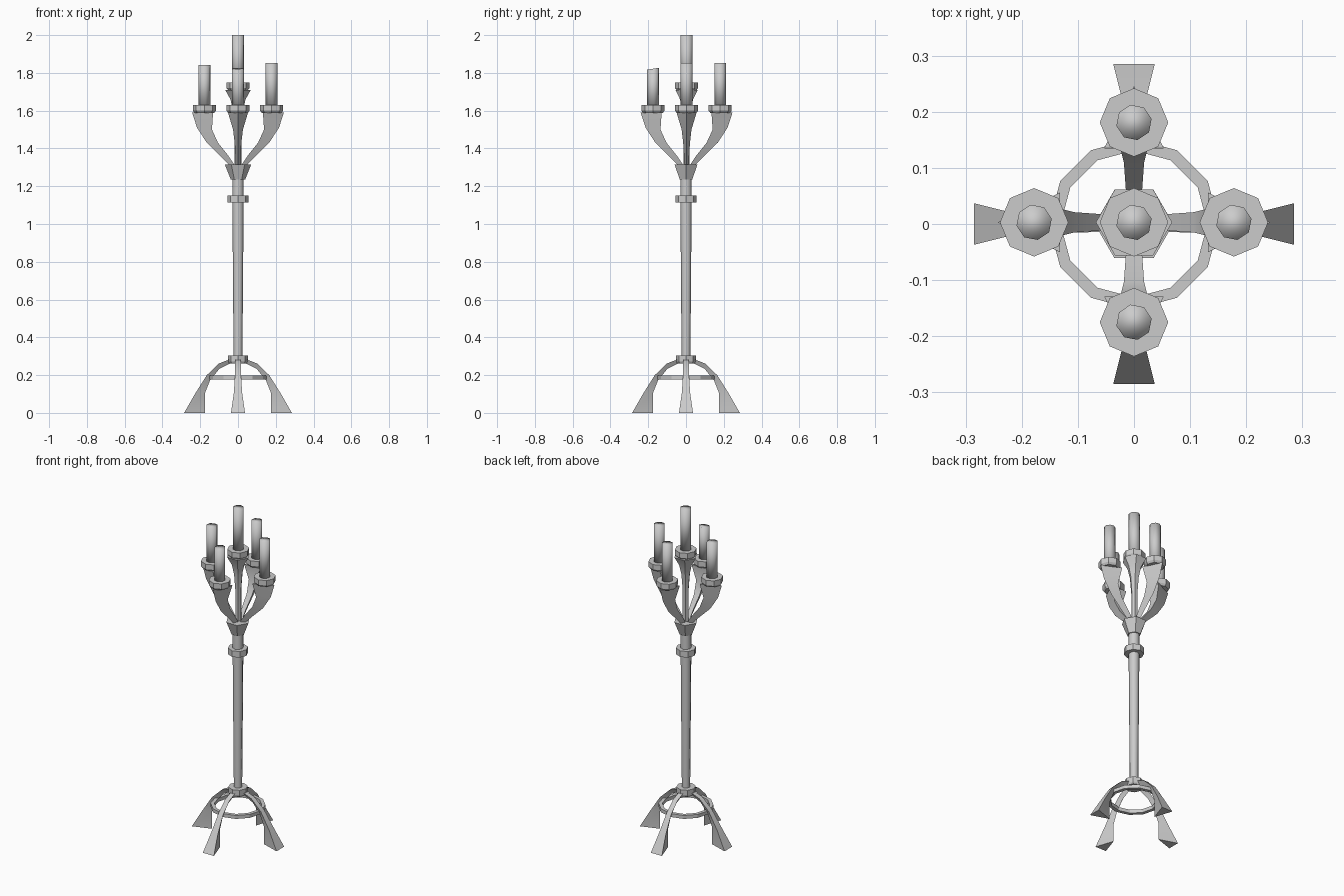
import bpy, bmesh
from math import cos, sin, pi, radians
from mathutils import Matrix

cube = bpy.data.objects.get("Cube")
if cube:
    bpy.data.objects.remove(cube, do_unlink=True)

grey = bpy.data.materials.new("plain grey")
grey.use_nodes = True
colour = (0.6, 0.6, 0.6, 1)
grey.diffuse_color = colour
grey.node_tree.nodes["Principled BSDF"].inputs["Base Color"].default_value = colour


def finish(bm, name, smooth=None):
    """Turn a bmesh into a named object; smooth is the sharpness angle."""
    bmesh.ops.recalc_face_normals(bm, faces=bm.faces)
    mesh = bpy.data.meshes.new(name)
    bm.to_mesh(mesh)
    bm.free()
    mesh.materials.append(grey)
    obj = bpy.data.objects.new(name, mesh)
    bpy.context.collection.objects.link(obj)
    if smooth:
        bpy.ops.object.select_all(action='DESELECT')
        obj.select_set(True)
        bpy.context.view_layer.objects.active = obj
        bpy.ops.object.shade_smooth_by_angle(angle=radians(smooth))
    return obj


def skin(bm, rings, closed=False):
    """Join equal rings of vertices with quads, capping or closing the ends."""
    n = len(rings[0])
    pairs = list(zip(rings, rings[1:]))
    if closed:
        pairs.append((rings[-1], rings[0]))
    for a, b in pairs:
        for i in range(n):
            j = (i + 1) % n
            bm.faces.new((a[i], a[j], b[j], b[i]))
    if not closed:
        bm.faces.new(rings[0])
        bm.faces.new(rings[-1])


def turned(name, profile, sides, x=0, y=0, smooth=None, slant=0, closed=False, spin=0):
    """Revolve (radius, z) points; slant tips the last ring along y."""
    bm = bmesh.new()
    rings = []
    for k, (r, z) in enumerate(profile):
        tip = slant if k == len(profile) - 1 else 0
        angles = [spin + 2 * pi * i / sides for i in range(sides)]
        rings.append([bm.verts.new((x + r * cos(a), y + r * sin(a), z + tip * r * sin(a)))
                      for a in angles])
    skin(bm, rings, closed)
    return finish(bm, name, smooth)


def blade(name, sections, angle, y=0, smooth=None):
    """Triangular bar: each section is flat radius, z, half width, ridge radius, z."""
    bm = bmesh.new()
    skin(bm, [[bm.verts.new(p) for p in ((r, -w, z), (r, w, z), (ridge, 0, rz))]
              for r, z, w, ridge, rz in sections])
    bm.transform(Matrix.Translation((0, y, 0)) @ Matrix.Rotation(angle, 4, 'Z'))
    return finish(bm, name, smooth)


OFF = 0.003  # slight offset of the candle cluster

# Stand: shaft and its collars
turned("shaft", [(0.023, 0.265), (0.03, 1.12), (0.03, 1.25)], 8, smooth=50)
turned("base_collar", [(0.048, 0.262), (0.054, 0.272), (0.054, 0.305)], 8)
turned("shaft_collar", [(0.056, 1.113), (0.056, 1.15)], 8)
turned("branch_socket", [(0.038, 1.235), (0.07, 1.315)], 6)

# Base ring bracing the legs
turned("brace_ring", [(0.152, 0.177), (0.152, 0.198), (0.131, 0.198), (0.131, 0.177)],
       12, closed=True)

leg = [(0.285, 0, 0.037, 0.175, 0), (0.225, 0.105, 0.022, 0.175, 0.105),
       (0.165, 0.2, 0.016, 0.148, 0.172), (0.1, 0.262, 0.015, 0.1, 0.232),
       (0.035, 0.287, 0.014, 0.035, 0.265)]
arm = [(0.132, 1.59, 0.053, 0.243, 1.59), (0.138, 1.5, 0.026, 0.217, 1.51),
       (0.106, 1.43, 0.018, 0.165, 1.43), (0.05, 1.36, 0.014, 0.09, 1.357),
       (0.01, 1.3, 0.012, 0.03, 1.295)]


def candle_cup(side, x, y, base, top, slant=0):
    turned(side + "_cup", [(0.052, base - 0.042), (0.061, base - 0.03), (0.061, base)], 8, x, y)
    turned(side + "_candle", [(0.032, base - 0.01), (0.032, top)], 8, x, y,
           smooth=180, slant=slant, spin=0.2)


# Legs, arms, cups and candles on four sides
tops = {"left": 1.852, "back": 1.852, "right": 1.842, "front": 1.822}
for i, (side, top) in enumerate(tops.items()):
    turn = i * pi / 2
    blade(side + "_leg", leg, turn, smooth=35)
    blade(side + "_arm", arm, turn, OFF, smooth=35)
    candle_cup(side, 0.178 * cos(turn), OFF + 0.178 * sin(turn), 1.63, top,
               0.15 if side == "front" else 0)

# Taller centre branch
turned("centre_stem", [(0.018, 1.3), (0.018, 1.5), (0.026, 1.6), (0.04, 1.66), (0.068, 1.71)],
       6, 0, OFF, smooth=35)
candle_cup("centre", 0, OFF, 1.75, 2.0)
